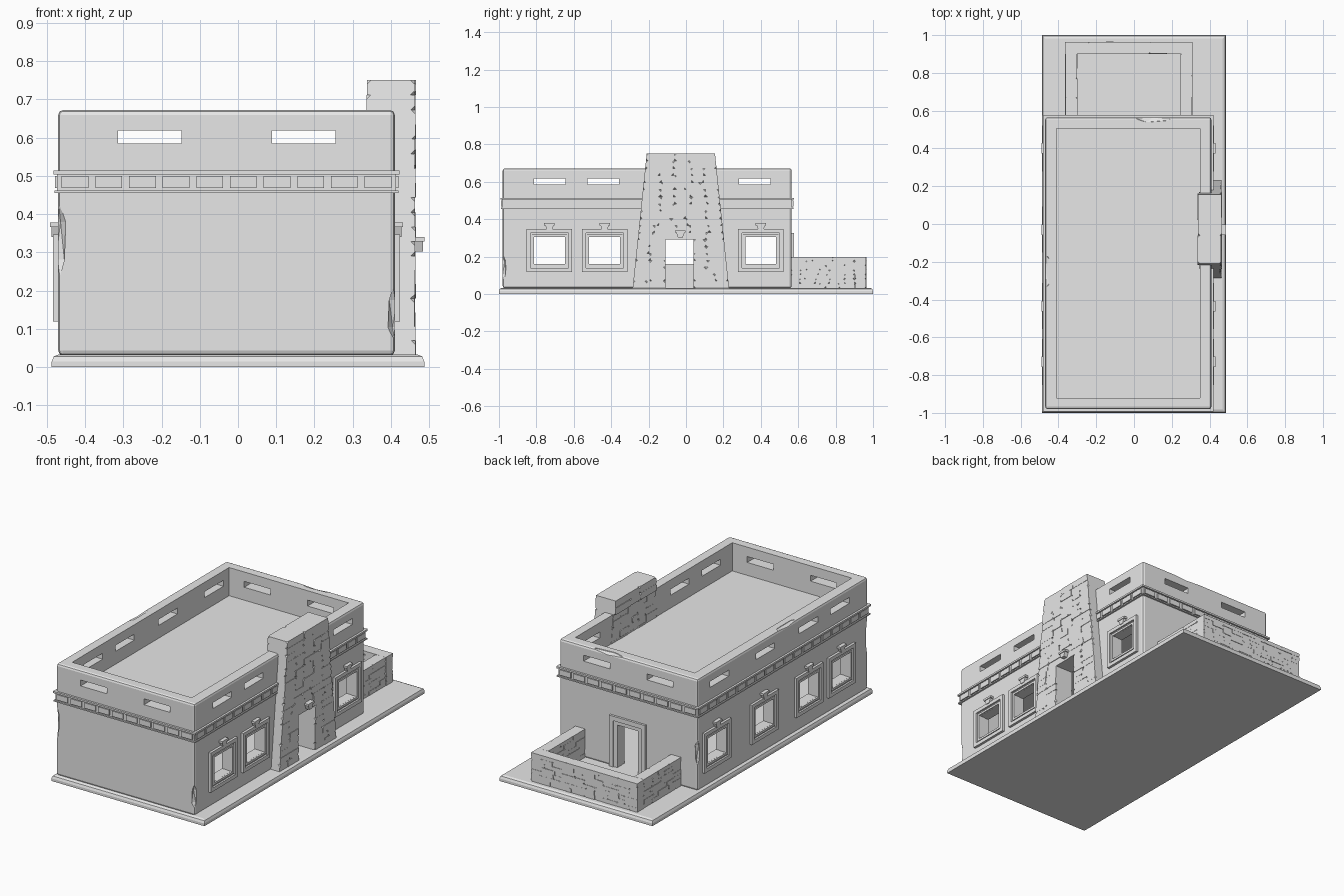
import bpy, bmesh, random
from mathutils import Matrix, Vector

random.seed(4)
cube = bpy.data.objects.get("Cube")
if cube:
    bpy.data.objects.remove(cube, do_unlink=True)

# Single plaster colour
plaster = bpy.data.materials.new("plaster_grey")
plaster.use_nodes = True
plaster.diffuse_color = (0.8, 0.8, 0.8, 1)
plaster.node_tree.nodes["Principled BSDF"].inputs["Base Color"].default_value = (0.8, 0.8, 0.8, 1)

# Main dimensions
X0, X1, Y0, Y1 = -0.47, 0.41, -0.98, 0.565
FLOOR, TOP, WALL = 0.033, 0.672, 0.06
CEILING, DECK = 0.455, 0.51


def make(name, bm):
    bmesh.ops.recalc_face_normals(bm, faces=bm.faces[:])
    mesh = bpy.data.meshes.new(name)
    bm.to_mesh(mesh)
    bm.free()
    mesh.materials.append(plaster)
    ob = bpy.data.objects.new(name, mesh)
    bpy.context.collection.objects.link(ob)
    return ob


def frame_of(u, out, origin):
    """Local axes: along the wall, out of the wall, up."""
    m = Matrix((u, out, (0, 0, 1))).transposed().to_4x4()
    m.translation = origin
    return m


def block(bm, m, u, o, z, top=None):
    """Box in wall axes; top gives a different span along the wall at the top."""
    top = top or u
    lo = [bm.verts.new(m @ Vector((a, b, z[0]))) for a, b in
          ((u[0], o[0]), (u[1], o[0]), (u[1], o[1]), (u[0], o[1]))]
    hi = [bm.verts.new(m @ Vector((a, b, z[1]))) for a, b in
          ((top[0], o[0]), (top[1], o[0]), (top[1], o[1]), (top[0], o[1]))]
    bm.faces.new(lo[::-1])
    bm.faces.new(hi)
    for i in range(4):
        j = (i + 1) % 4
        bm.faces.new((lo[i], lo[j], hi[j], hi[i]))
    return lo + hi


def cut(target, cutter):
    cutter.hide_render = True
    mod = target.modifiers.new("cut", 'BOOLEAN')
    mod.operation, mod.solver, mod.object = 'DIFFERENCE', 'EXACT', cutter
    bpy.context.view_layer.objects.active = target
    bpy.ops.object.modifier_apply(modifier=mod.name)
    bpy.data.objects.remove(cutter, do_unlink=True)


WORLD = Matrix.Identity(4)
FRONT = frame_of((1, 0, 0), (0, -1, 0), (0, Y0, 0))
BACK = frame_of((1, 0, 0), (0, 1, 0), (0, Y1, 0))
LEFT = frame_of((0, 1, 0), (1, 0, 0), (X1, 0, 0))
RIGHT = frame_of((0, 1, 0), (-1, 0, 0), (X0, 0, 0))

# Ground slab with a rounded upper edge
bm = bmesh.new()
block(bm, WORLD, (-0.487, 0.487), (-1, 1), (0, FLOOR))
rim = [e for e in bm.edges if all(v.co.z > 0.01 for v in e.verts)]
bmesh.ops.bevel(bm, geom=rim, offset=0.018, segments=2, affect='EDGES', profile=0.5)
make("ground_slab", bm)

# Hollow house body with chamfered outer edges
bm = bmesh.new()
block(bm, WORLD, (X0, X1), (Y0, Y1), (0.03, TOP))
bmesh.ops.bevel(bm, geom=bm.edges[:], offset=0.013, segments=2, affect='EDGES', profile=0.5)
house = make("house_walls", bm)

# Room below and sunken roof deck above
bm = bmesh.new()
for z in ((0, CEILING), (DECK, 0.8)):
    block(bm, WORLD, (X0 + WALL, X1 - WALL), (Y0 + WALL, Y1 - WALL), z)
cut(house, make("room_cutter", bm))

# Window, doorway, hearth and parapet openings
right_windows = (-0.73, -0.435, -0.03, 0.4)
left_windows = (-0.73, -0.435, 0.4)
WIN_Z, WIN_W, WIN_H = 0.2325, 0.17, 0.145
DOOR_X, DOOR_W, DOOR_TOP = -0.03, 0.135, 0.285
HEARTH = (-0.11, 0.04)
HEARTH_TOP = 0.29
through = (-WALL - 0.02, 0.02)
slot_z = (0.584, 0.618)
bm = bmesh.new()
for side, centres in ((LEFT, left_windows), (RIGHT, right_windows)):
    for y in centres:
        block(bm, side, (y - WIN_W / 2, y + WIN_W / 2), through,
              (WIN_Z - WIN_H / 2, WIN_Z + WIN_H / 2))
        s = y * 0.97 - 0.02
        block(bm, side, (s - 0.085, s + 0.085), through, slot_z)
for side in (FRONT, BACK):
    for x in (-0.231, 0.172):
        block(bm, side, (x - 0.083, x + 0.083), through, slot_z)
block(bm, BACK, (DOOR_X - DOOR_W / 2, DOOR_X + DOOR_W / 2), through, (0, DOOR_TOP))
block(bm, LEFT, HEARTH, through, (0, HEARTH_TOP))
cut(house, make("opening_cutter", bm))

# Worn chips along the corners and the parapet
bm = bmesh.new()
for place, size in (((X0, Y0, 0.33), (0.022, 0.022, 0.11)),
                    ((X1, Y0, 0.14), (0.02, 0.02, 0.08)),
                    ((X0, Y1, 0.25), (0.018, 0.018, 0.09)),
                    ((0.1, Y1, TOP + 0.004), (0.12, 0.03, 0.016)),
                    ((X0, -0.25, TOP + 0.004), (0.03, 0.12, 0.014))):
    bmesh.ops.create_icosphere(bm, subdivisions=1, radius=1,
                               matrix=Matrix.LocRotScale(Vector(place), None, Vector(size)))
cut(house, make("chip_cutter", bm))

# Frieze: two ledges with a row of panels between them
bm = bmesh.new()
for side, a, b in ((FRONT, X0, X1), (BACK, X0, X1), (LEFT, Y0, Y1), (RIGHT, Y0, Y1)):
    ends = (a - 0.01, b + 0.01)
    block(bm, side, ends, (-0.02, 0.01), (0.455, 0.462))
    block(bm, side, ends, (-0.02, 0.012), (0.504, 0.514))
    block(bm, side, (a - 0.003, b + 0.003), (-0.02, 0.003), (0.46, 0.506))
    count = round((b - a) / 0.087)
    step = (b - a) / count
    for i in range(count):
        c = a + (i + 0.5) * step
        block(bm, side, (c - 0.035, c + 0.035), (-0.01, 0.009), (0.468, 0.499))
make("frieze", bm)


def ring(bm, m, c, w, z, t, depth, sill=True):
    """Rectangular surround of bar width t."""
    h = w / 2
    for a, b in ((c - h, c - h + t), (c + h - t, c + h)):
        block(bm, m, (a, b), depth, z)
    block(bm, m, (c - h + t, c + h - t), depth, (z[1] - t, z[1]))
    if sill:
        block(bm, m, (c - h + t, c + h - t), depth, (z[0], z[0] + t))


def keystone(bm, m, c, z, depth):
    block(bm, m, (c - 0.013, c + 0.013), depth, (z, z + 0.026), (c - 0.022, c + 0.022))
    block(bm, m, (c - 0.028, c + 0.028), (depth[0], depth[1] + 0.004), (z + 0.026, z + 0.038))


# Stepped window surrounds with keystones
for name, side, centres in (("left_window", LEFT, left_windows), ("right_window", RIGHT, right_windows)):
    for i, y in enumerate(centres):
        bm = bmesh.new()
        ring(bm, side, y, 0.243, (WIN_Z - 0.114, WIN_Z + 0.114), 0.021, (-0.02, 0.014))
        ring(bm, side, y, 0.205, (WIN_Z - 0.095, WIN_Z + 0.095), 0.008, (-0.02, 0.004))
        ring(bm, side, y, 0.189, (WIN_Z - 0.085, WIN_Z + 0.085), 0.012, (-0.03, 0.009))
        keystone(bm, side, y, WIN_Z + 0.108, (-0.01, 0.017))
        make(f"{name}_{i + 1}", bm)

# Door surround
bm = bmesh.new()
ring(bm, BACK, DOOR_X, 0.23, (FLOOR, 0.325), 0.026, (-0.02, 0.013), sill=False)
ring(bm, BACK, DOOR_X, 0.18, (FLOOR, 0.302), 0.024, (-0.03, 0.007), sill=False)
make("door_surround", bm)


def course(bm, m, ub, ut, depth, z, length, rough):
    """One row of stones of uneven length and slightly uneven face."""
    count = max(1, round((ub[1] - ub[0]) / length))
    cuts = [0] + [(i + random.uniform(-0.3, 0.3)) / count for i in range(1, count)] + [1]
    for p, q in zip(cuts, cuts[1:]):
        def span(s):
            return (s[0] + p * (s[1] - s[0]), s[0] + q * (s[1] - s[0]))
        d = (depth[0] + random.uniform(0, rough), depth[1] - random.uniform(0, rough))
        block(bm, m, span(ub), d, z, span(ut))


def chip(bm, chance, size):
    picked = [v for v in bm.verts if random.random() < chance]
    bmesh.ops.bevel(bm, geom=picked, offset=size, segments=1, affect='VERTICES')


# Tapered stone chimney with an open hearth
def chimney_span(z):
    t = (z - FLOOR) / (0.75 - FLOOR)
    return (-0.285 + 0.075 * t, 0.23 - 0.075 * t)


bm = bmesh.new()
for z0, z1, rows, inner, length in ((FLOOR, HEARTH_TOP, 7, 0.345, 0.085),
                                    (HEARTH_TOP, 0.672, 10, 0.345, 0.085),
                                    (0.672, 0.75, 2, 0.335, 0.13)):
    step = (z1 - z0) / rows
    for r in range(rows):
        z = (z0 + r * step, z0 + (r + 1) * step)
        low, high = chimney_span(z[0]), chimney_span(z[1])
        depth = (inner - X1, 0.465 - X1)
        if z1 == HEARTH_TOP:
            course(bm, LEFT, (low[0], HEARTH[0]), (high[0], HEARTH[0]), depth, z, length, 0.004)
            course(bm, LEFT, (HEARTH[1], low[1]), (HEARTH[1], high[1]), depth, z, length, 0.004)
        else:
            course(bm, LEFT, low, high, depth, z, length, 0.004)
chip(bm, 0.35, 0.011)
make("chimney", bm)
bm = bmesh.new()
keystone(bm, LEFT, -0.03, 0.302, (0.04, 0.074))
make("hearth_keystone", bm)

# Low stone wall around the porch
bm = bmesh.new()
PORCH_TOP, ROWS = 0.175, 6
SIDE_A, SIDE_B, END = (X0 - 0.31, X0 - 0.245), (X0 + 0.30, X0 + 0.365), (0.335, 0.4)
runs = ((RIGHT, (Y1 - 0.005, 0.9), (-0.31 + X0, -0.245 + X0)),
        (RIGHT, (Y1 - 0.005, 0.9), (0.3 + X0, 0.365 + X0)),
        (BACK, (-0.365, 0.31), END))
h = (PORCH_TOP - FLOOR) / ROWS
for m, u, depth in runs:
    for r in range(ROWS):
        course(bm, m, u, u, depth, (FLOOR + r * h, FLOOR + (r + 1) * h), 0.07, 0.004)
    course(bm, m, u, u, depth, (PORCH_TOP, 0.197), 0.11, 0.002)
chip(bm, 0.3, 0.007)
make("porch_wall", bm)
